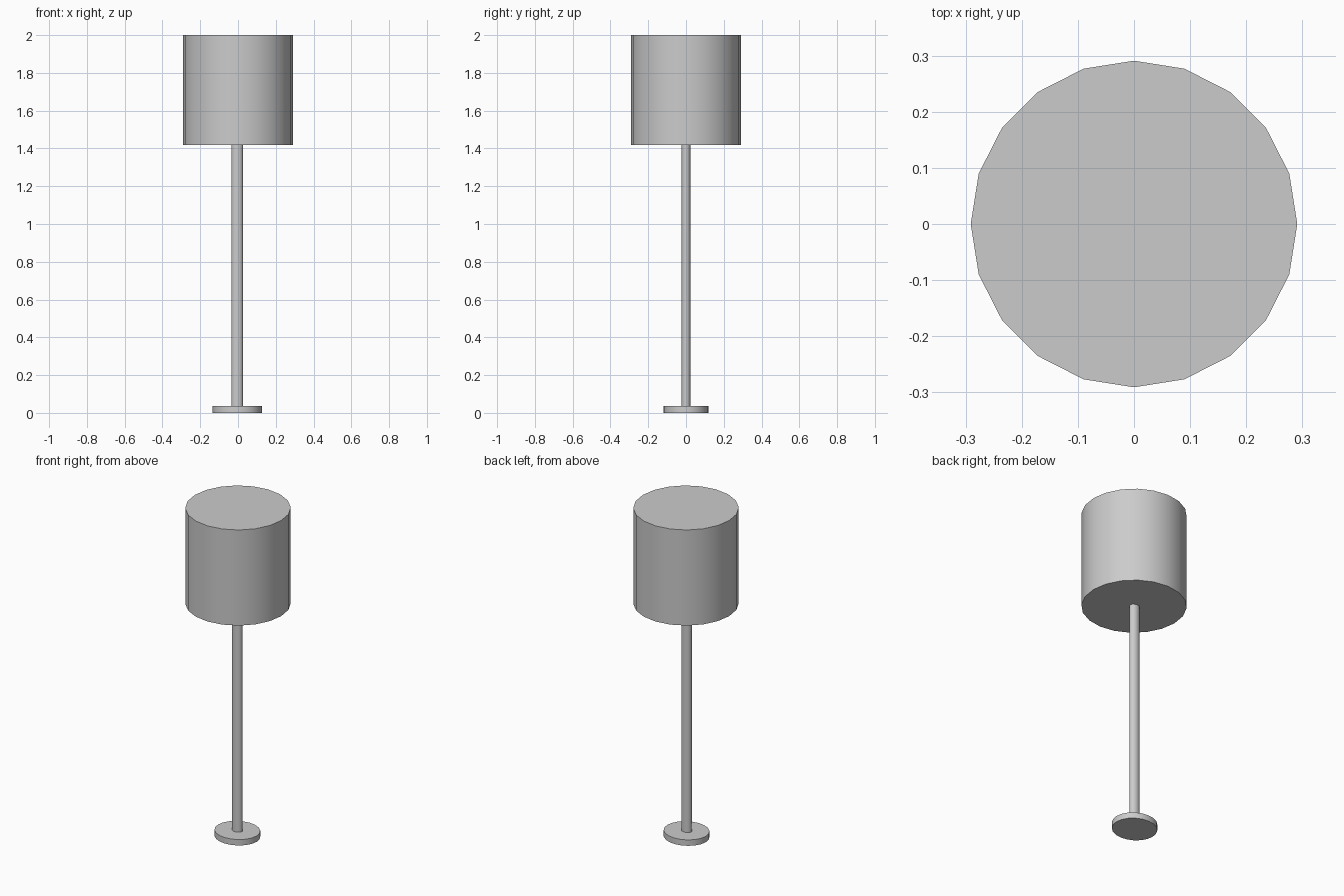
import bpy
import math

if "Cube" in bpy.data.objects:
    bpy.data.objects.remove(bpy.data.objects["Cube"])

SIDES = 20


def cylinder(name, rx, ry, z0, z1, x=0.0):
    """Capped upright cylinder with an elliptical section, between two heights."""
    bpy.ops.mesh.primitive_cylinder_add(
        vertices=SIDES, radius=1, depth=1, location=(x, 0, (z0 + z1) / 2))
    ob = bpy.context.object
    ob.name = name
    ob.scale = (rx, ry, z1 - z0)
    bpy.ops.object.transform_apply(location=False, rotation=False, scale=True)
    bpy.ops.object.shade_smooth_by_angle(angle=math.radians(35))
    return ob


# Flat foot, slightly wider than deep
cylinder("base", 0.13, 0.119, 0.0, 0.036, x=-0.004)

# Slim pole from the foot to the underside of the shade
cylinder("pole", 0.031, 0.024, 0.036, 1.418, x=-0.004)

# Large closed drum shade
cylinder("lampshade", 0.291, 0.291, 1.418, 2.0)
